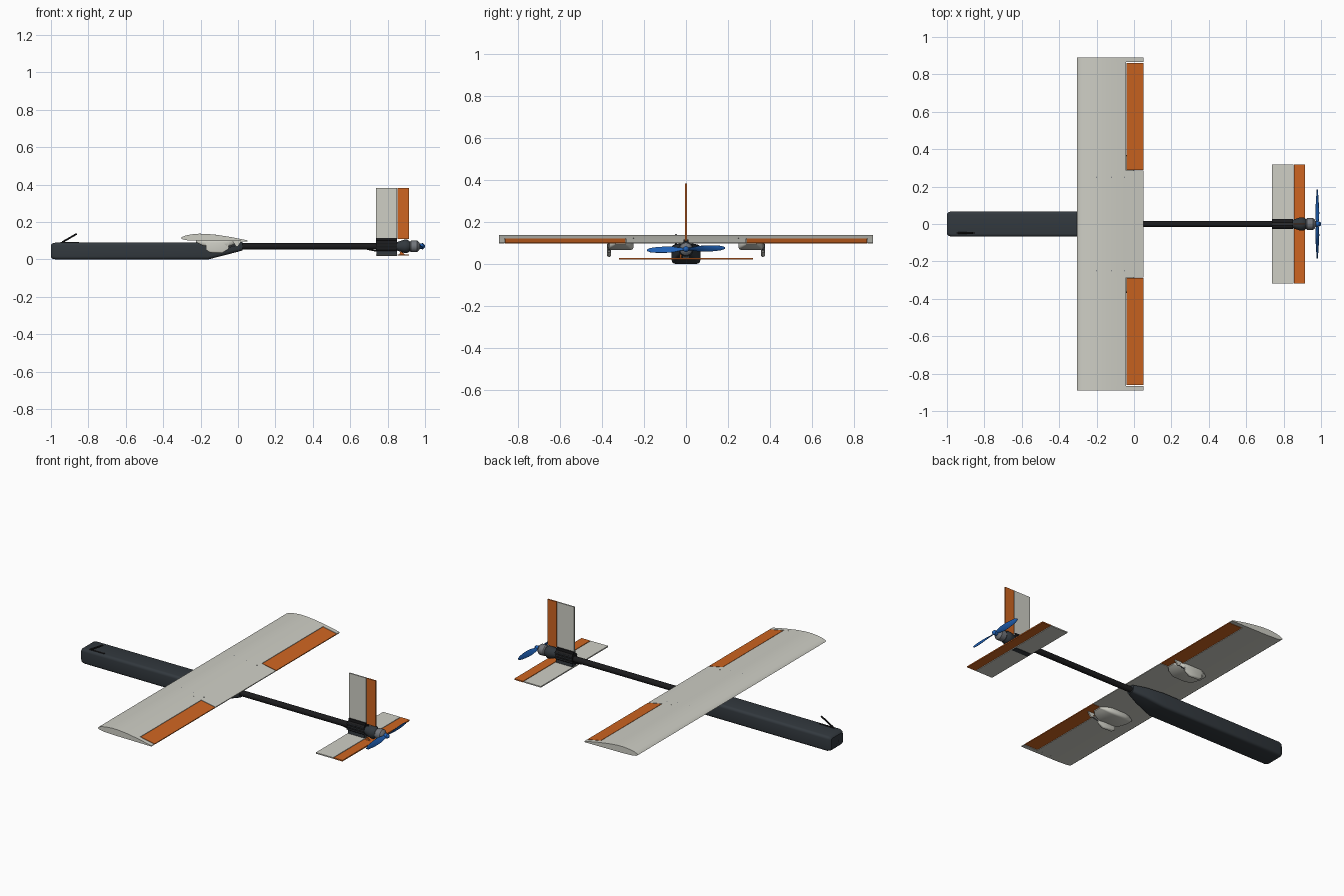
import bpy, math
from mathutils import Vector, Matrix

cube = bpy.data.objects.get("Cube")
if cube:
    bpy.data.objects.remove(cube, do_unlink=True)


def material(name, r, g, b):
    m = bpy.data.materials.new(name)
    m.use_nodes = True
    m.diffuse_color = (r, g, b, 1)
    m.node_tree.nodes["Principled BSDF"].inputs["Base Color"].default_value = (r, g, b, 1)
    return m


FOAM = material("pale grey", 0.62, 0.62, 0.56)
ORANGE = material("orange", 0.62, 0.13, 0.015)
SLATE = material("dark slate", 0.032, 0.04, 0.048)
BLACK = material("black", 0.011, 0.011, 0.012)
BLUE = material("blue", 0.014, 0.12, 0.47)
METAL = material("motor grey", 0.17, 0.18, 0.2)


def loft(name, rings, mat, smooth=True):
    """Skin a list of equal-length point rings and cap both ends."""
    n = len(rings[0])
    verts = [p for ring in rings for p in ring]
    faces = [(k * n + i, k * n + (i + 1) % n, (k + 1) * n + (i + 1) % n, (k + 1) * n + i)
             for k in range(len(rings) - 1) for i in range(n)]
    faces += [tuple(range(n)), tuple(range(len(verts) - n, len(verts)))]
    mesh = bpy.data.meshes.new(name)
    mesh.from_pydata(verts, [], faces)
    mesh.materials.append(mat)
    ob = bpy.data.objects.new(name, mesh)
    bpy.context.collection.objects.link(ob)
    bpy.ops.object.select_all(action='DESELECT')
    ob.select_set(True)
    bpy.context.view_layer.objects.active = ob
    bpy.ops.object.mode_set(mode='EDIT')
    bpy.ops.mesh.select_all(action='SELECT')
    bpy.ops.mesh.normals_make_consistent(inside=False)
    bpy.ops.object.mode_set(mode='OBJECT')
    if smooth:
        bpy.ops.object.shade_smooth_by_angle(angle=math.radians(35))
    return ob


def rounded(x, y, half, low, high, r, steps=4):
    """Rounded rectangle across the x axis."""
    pts = []
    corners = ((half, high), (-half, high), (-half, low), (half, low))
    for q, (cy, cz) in enumerate(corners):
        oy = cy - math.copysign(r, cy)
        oz = cz - r if cz == high else cz + r
        for s in range(steps + 1):
            a = math.pi / 2 * (q + s / steps)
            pts.append((x, y + oy + r * math.cos(a), oz + r * math.sin(a)))
    return pts


def turned(name, profile, z, mat, sides=24):
    """Round part along x from (x, radius) pairs."""
    return loft(name, [[(x, r * math.cos(2 * math.pi * i / sides),
                         z + r * math.sin(2 * math.pi * i / sides))
                        for i in range(sides)] for x, r in profile], mat)


def rod(name, a, b, r, mat, sides=10):
    a, b = Vector(a), Vector(b)
    q = (b - a).to_track_quat('Z', 'Y')
    circle = [q @ Vector((r * math.cos(2 * math.pi * i / sides),
                          r * math.sin(2 * math.pi * i / sides), 0)) for i in range(sides)]
    return loft(name, [[p + c for c in circle] for p in (a, b)], mat)


def box(name, x, y, z, mat):
    return loft(name, [[(v, y[0], z[0]), (v, y[1], z[0]), (v, y[1], z[1]), (v, y[0], z[1])]
                       for v in x], mat, False)


def span(name, profile, y0, y1, mat):
    return loft(name, [[(x, y, z) for x, z in profile] for y in (y0, y1)], mat)


# Fuselage pod with a blunt nose and a tapered tail
loft("fuselage", [rounded(*s) for s in (
    (-1.0, 0, 0.055, 0.012, 0.078, 0.012),
    (-0.992, 0, 0.063, 0.004, 0.086, 0.014),
    (-0.975, 0, 0.068, 0, 0.09, 0.016),
    (-0.16, 0, 0.068, 0, 0.092, 0.016),
    (-0.05, 0, 0.048, 0.028, 0.096, 0.016),
    (0.025, 0, 0.024, 0.048, 0.094, 0.014))], SLATE)
box("nose_camera", (-1.0, -0.994), (-0.02, 0.02), (0.03, 0.065), BLACK)
box("antenna_slot", (-0.95, -0.85), (-0.053, -0.042), (0.087, 0.092), BLACK)
rod("antenna", (-0.94, -0.048, 0.092), (-0.862, -0.048, 0.137), 0.005, BLACK)

# Tail boom
turned("tail_boom", [(-0.02, 0.017), (0.76, 0.017)], 0.07, BLACK)

# Wing sections: full aerofoil, and the part ahead of the ailerons
HINGE = -0.04
nose = [(-0.2, 0.099), (-0.27, 0.102), (-0.295, 0.107), (-0.305, 0.114), (-0.3, 0.12),
        (-0.28, 0.128), (-0.25, 0.134), (-0.21, 0.1375), (-0.17, 0.137), (-0.11, 0.131)]
full = [(0.05, 0.097)] + nose + [(HINGE, 0.12), (0.05, 0.102)]
front = [(HINGE - 0.003, 0.098)] + nose + [(HINGE - 0.003, 0.1203)]
aileron = [(0.05, 0.097), (HINGE, 0.098), (HINGE, 0.1198), (0.05, 0.102)]

span("wing_centre", full, -0.285, 0.285, FOAM)
for side, s in (("left", 1), ("right", -1)):
    if s == 1:
        side = "rear"
    else:
        side = "front"
    span(side + "_wing_panel", front, 0.285 * s, 0.865 * s, FOAM)
    span(side + "_wing_tip", full, 0.865 * s, 0.89 * s, FOAM)
    span(side + "_aileron", aileron, 0.289 * s, 0.861 * s, ORANGE)

    # Servo fairing, its drive cover and the aileron linkage below the wing
    y = 0.312 * s
    loft(side + "_servo_fairing", [rounded(*v) for v in (
        (-0.225, y, 0.025, 0.092, 0.104, 0.005),
        (-0.19, y, 0.05, 0.074, 0.104, 0.012),
        (-0.15, y, 0.062, 0.066, 0.104, 0.014),
        (-0.06, y, 0.062, 0.066, 0.104, 0.014),
        (-0.02, y, 0.045, 0.08, 0.104, 0.01),
        (0.0, y, 0.025, 0.092, 0.104, 0.005))], FOAM)
    y = 0.366 * s
    loft(side + "_servo_arm_cover", [rounded(*v) for v in (
        (-0.17, y, 0.005, 0.05, 0.1, 0.004),
        (-0.15, y, 0.01, 0.036, 0.1, 0.009),
        (-0.085, y, 0.01, 0.033, 0.1, 0.009),
        (-0.05, y, 0.005, 0.055, 0.1, 0.004))], FOAM)
    rod(side + "_pushrod", (-0.07, y, 0.06), (-0.005, y, 0.076), 0.003, METAL)
    span(side + "_aileron_horn", [(-0.03, 0.1), (0.02, 0.1), (0.0, 0.07), (-0.01, 0.07)],
         y - 0.004, y + 0.004, FOAM)

    # Wing screws
    for x in (-0.2, -0.12, -0.05):
        top = 0.1375 if x < -0.15 else (0.1325 if x < -0.1 else 0.1225)
        rod(side + "_wing_screw", (x, 0.25 * s, top - 0.006), (x, 0.25 * s, top), 0.003, METAL)

# Tail mount: a clamp on the boom with side ribs and a pedestal to the tailplane
loft("tail_clamp", [rounded(x, 0, 0.024, 0.045, 0.1, 0.012) for x in (0.738, 0.85)], BLACK)
box("tail_pedestal", (0.74, 0.85), (-0.017, 0.017), (0.018, 0.06), SLATE)
box("fin_socket", (0.738, 0.85), (-0.011, 0.011), (0.09, 0.115), BLACK)
for s in (-1, 1):
    for z in (0.056, 0.072, 0.088):
        rod("clamp_rib", (0.738, 0.023 * s, z), (0.85, 0.023 * s, z), 0.004, SLATE)
rod("tail_skid", (0.69, 0, 0.055), (0.74, 0, 0.045), 0.004, BLACK)

# Fin, rudder, tailplane and elevator
box("fin", (0.738, 0.85), (-0.004, 0.004), (0.1, 0.382), FOAM)
box("rudder", (0.854, 0.914), (-0.004, 0.004), (0.108, 0.382), ORANGE)
box("tailplane", (0.738, 0.852), (-0.318, 0.318), (0.02, 0.027), FOAM)
box("elevator", (0.856, 0.914), (-0.318, 0.318), (0.02, 0.027), ORANGE)
span("elevator_horn", [(0.86, 0.02), (0.9, 0.02), (0.87, 0.045)], -0.028, -0.022, ORANGE)

# Motor and hub
turned("motor_mount", [(0.845, 0.02), (0.86, 0.026), (0.89, 0.036), (0.905, 0.036),
                       (0.925, 0.022)], 0.07, SLATE)
turned("motor", [(0.92, 0.026), (0.926, 0.031), (0.958, 0.031), (0.966, 0.024),
                 (0.974, 0.012)], 0.07, METAL)
turned("propeller_hub", [(0.966, 0.014), (0.99, 0.014), (0.998, 0.008), (1.0, 0.003)], 0.07, BLUE)

# Twisted propeller blades, the second turned half way round the shaft
stations = ((0.006, 0.016, 55), (0.03, 0.024, 50), (0.06, 0.034, 38), (0.1, 0.035, 28),
            (0.14, 0.03, 22), (0.17, 0.022, 18), (0.185, 0.008, 16))
for turn in (0, math.pi):
    spin = Matrix.Rotation(turn + 0.03, 3, 'X')
    rings = []
    for dist, chord, pitch in stations:
        twist = Matrix.Rotation(math.radians(pitch), 3, 'Y')
        ring = []
        for i in range(10):
            a = 2 * math.pi * i / 10
            p = twist @ Vector((0.003 * math.cos(a), 0, chord / 2 * math.sin(a)))
            ring.append(spin @ (p + Vector((0, dist, 0))) + Vector((0.98, 0, 0.07)))
        rings.append(ring)
    loft("propeller_blade", rings, BLUE)
